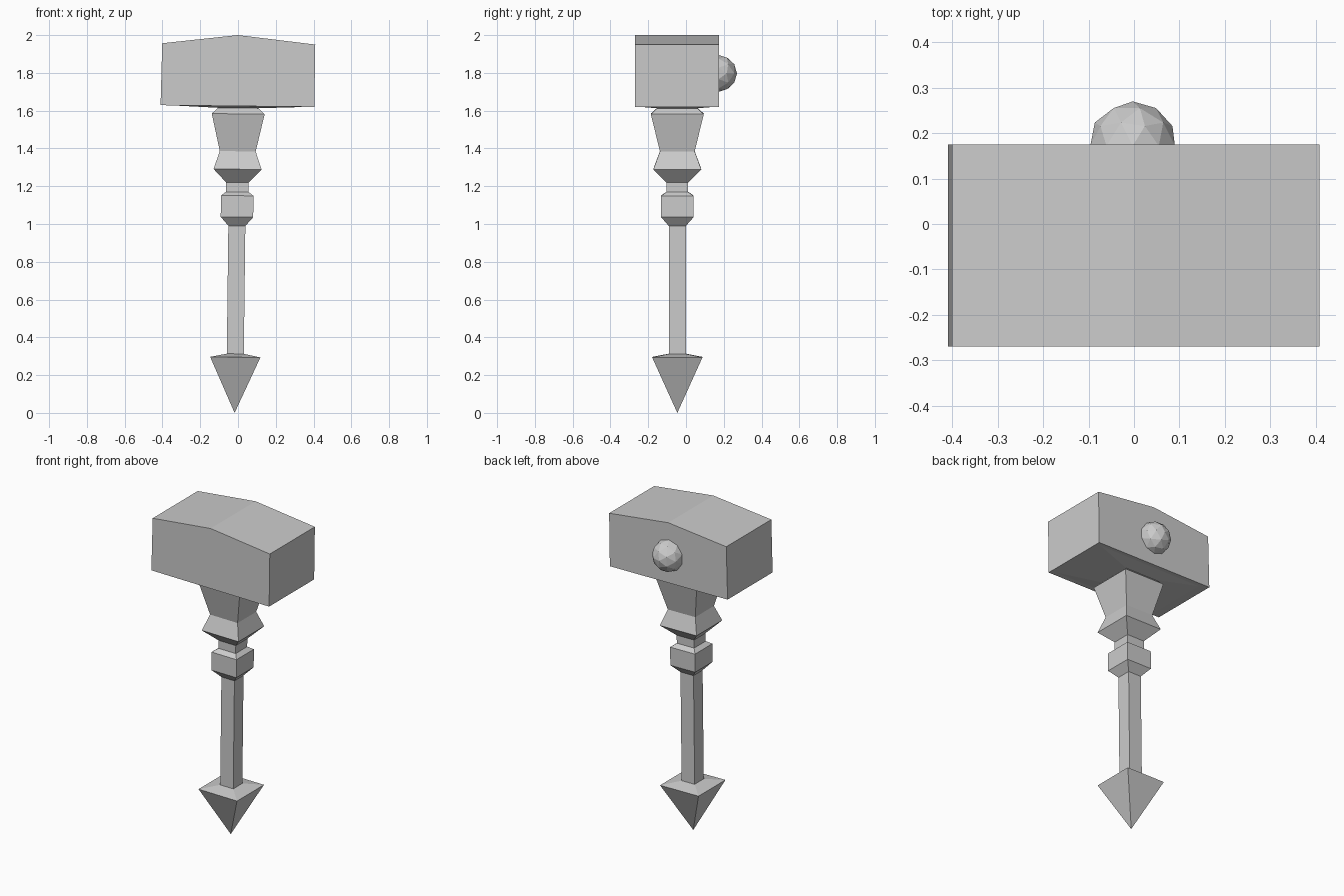
import bpy, bmesh
from mathutils import Matrix

if "Cube" in bpy.data.objects:
    bpy.data.objects.remove(bpy.data.objects["Cube"])

CY = -0.046    # depth position of the handle axis
TILT = 0.012   # the whole hammer leans very slightly to the right


def make_object(name, bm):
    bmesh.ops.recalc_face_normals(bm, faces=bm.faces)
    mesh = bpy.data.meshes.new(name)
    bm.to_mesh(mesh)
    bm.free()
    obj = bpy.data.objects.new(name, mesh)
    bpy.context.collection.objects.link(obj)
    return obj


def square_loft(name, profile):
    """Stack of square rings (half x, half y, z); a zero-size ring is a point."""
    bm = bmesh.new()
    rings = []
    for hx, hy, z in profile:
        cx = -0.018 + TILT * z
        corners = [(0, 0)] if hx == 0 else [(-1, -1), (1, -1), (1, 1), (-1, 1)]
        rings.append([bm.verts.new((cx + sx * hx, CY + sy * hy, z - TILT * sx * hx))
                      for sx, sy in corners])
    for a, b in zip(rings, rings[1:]):
        for i in range(4):
            j = (i + 1) % 4
            if len(a) == 1:
                bm.faces.new((a[0], b[j], b[i]))
            else:
                bm.faces.new((a[i], a[j], b[j], b[i]))
    bm.faces.new(rings[-1])
    return make_object(name, bm)


# Handle: spiked pommel, shaft, collar, knot and flared neck in one loft
square_loft("handle", [
    (0, 0, 0.0),
    (0.133, 0.133, 0.295), (0.045, 0.045, 0.313),
    (0.045, 0.045, 0.99), (0.086, 0.086, 1.037),
    (0.086, 0.086, 1.15), (0.06, 0.057, 1.17),
    (0.06, 0.057, 1.22), (0.127, 0.127, 1.29),
    (0.095, 0.092, 1.385), (0.14, 0.14, 1.583),
    (0.106, 0.106, 1.614), (0.38, 0.2, 1.625),
])

# Head: house-shaped profile extruded front to back
bm = bmesh.new()
outline = [(-0.41, 1.629), (0.404, 1.62), (0.409, 1.95), (0.0, 2.0), (-0.401, 1.957)]
face = bm.faces.new([bm.verts.new((x, -0.27, z)) for x, z in outline])
ext = bmesh.ops.extrude_face_region(bm, geom=[face])
bmesh.ops.translate(bm, vec=(0, 0.445, 0),
                    verts=[v for v in ext["geom"] if isinstance(v, bmesh.types.BMVert)])
make_object("hammer_head", bm)

# Faceted stud set into the back of the head
bm = bmesh.new()
bmesh.ops.create_icosphere(bm, subdivisions=2, radius=0.098)
bmesh.ops.transform(bm, matrix=Matrix.Translation((-0.003, 0.172, 1.797))
                    @ Matrix.Rotation(-1.5708, 4, 'X'), verts=bm.verts)
make_object("back_stud", bm)
